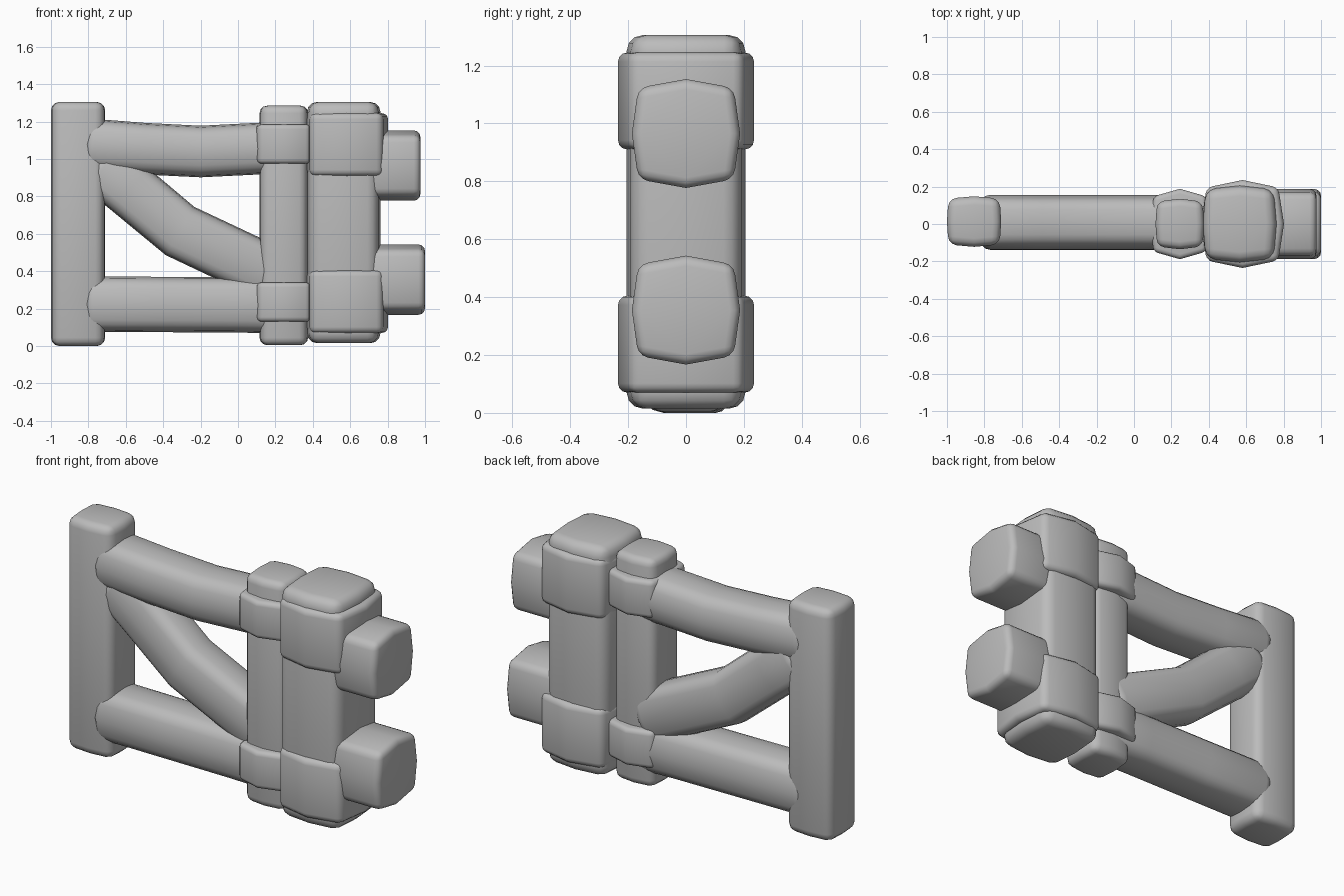
import bpy
import bmesh
from mathutils import Vector

if "Cube" in bpy.data.objects:
    bpy.data.objects.remove(bpy.data.objects["Cube"], do_unlink=True)

# Single plain grey for every part
grey = bpy.data.materials.new("plain_grey")
grey.use_nodes = True
colour = (0.5, 0.5, 0.5, 1)
grey.diffuse_color = colour
grey.node_tree.nodes["Principled BSDF"].inputs["Base Color"].default_value = colour


def beam(name, path, half, bulge, bevel, y=0.0):
    """Swollen, round-edged bar along a path of (x, z) points.
    half: peak half width across the path and in y; bulge: how far corners pull in."""
    pts = [Vector((x, 0, z)) for x, z in path]
    (hu, hv), (bu, bv) = half, bulge
    cu, cv = hu - bu, hv - bv
    section = [(cu, cv), (0, hv), (-cu, cv), (-hu, 0),
               (-cu, -cv), (0, -hv), (cu, -cv), (hu, 0)]
    side = Vector((0, 1, 0))
    bm = bmesh.new()
    rings = []
    for i, p in enumerate(pts):
        t = (pts[min(i + 1, len(pts) - 1)] - pts[max(i - 1, 0)]).normalized()
        across = side.cross(t)
        rings.append([bm.verts.new(p + across * u + side * (v + y)) for u, v in section])
    n = len(section)
    for a, b in zip(rings, rings[1:]):
        for k in range(n):
            bm.faces.new((a[k], a[(k + 1) % n], b[(k + 1) % n], b[k]))
    bm.faces.new(rings[0])
    bm.faces.new(rings[-1])
    bmesh.ops.recalc_face_normals(bm, faces=bm.faces)
    mesh = bpy.data.meshes.new(name)
    bm.to_mesh(mesh)
    bm.free()
    mesh.materials.append(grey)
    obj = bpy.data.objects.new(name, mesh)
    bpy.context.collection.objects.link(obj)
    mod = obj.modifiers.new("rounded_edges", "BEVEL")
    mod.width = bevel
    mod.segments = 3
    mod.limit_method = "ANGLE"
    mod.angle_limit = 0.7
    bpy.ops.object.select_all(action="DESELECT")
    obj.select_set(True)
    bpy.context.view_layer.objects.active = obj
    bpy.ops.object.modifier_apply(modifier=mod.name)
    bpy.ops.object.shade_smooth_by_angle(angle=0.7)
    return obj


# Upright posts
beam("end_post", [(-0.855, 0), (-0.855, 1.305)], (0.145, 0.135), (0.008, 0.012), 0.045, 0.013)
beam("inner_post", [(0.245, 0.005), (0.245, 1.285)], (0.13, 0.135), (0.008, 0.015), 0.04)
beam("hinge_post", [(0.565, 0.015), (0.565, 1.305)], (0.197, 0.205), (0.015, 0.02), 0.055)

# Horizontal rails
beam("upper_rail", [(-0.82, 1.08), (-0.5, 1.055), (-0.2, 1.04), (0.1, 1.055), (0.28, 1.065)],
     (0.138, 0.146), (0.015, 0.03), 0.05, 0.01)
beam("lower_rail", [(-0.82, 0.225), (-0.4, 0.222), (0, 0.22), (0.28, 0.215)],
     (0.148, 0.146), (0.015, 0.03), 0.05, 0.008)

# Sagging diagonal brace
beam("diagonal_brace", [(-0.76, 0.985), (-0.58, 0.84), (-0.31, 0.615), (0.22, 0.365)],
     (0.15, 0.13), (0.012, 0.025), 0.05, 0.015)

# Straps around the two inner uprights
for level, low, high in (("lower", 0.13, 0.34), ("upper", 0.975, 1.185)):
    beam(level + "_inner_strap", [(0.245, low), (0.245, high)], (0.16, 0.188), (0.02, 0.04), 0.025)
for level, low, high in (("lower", 0.07, 0.405), ("upper", 0.91, 1.245)):
    beam(level + "_hinge_strap", [(0.58, low), (0.58, high)], (0.222, 0.235), (0.03, 0.04), 0.032)

# Square pegs on the hinge side
for level, z, end in (("lower", 0.355, 1.0), ("upper", 0.965, 0.975)):
    beam(level + "_hinge_peg", [(0.7, z), (end, z)], (0.188, 0.187), (0.03, 0.022), 0.035)
